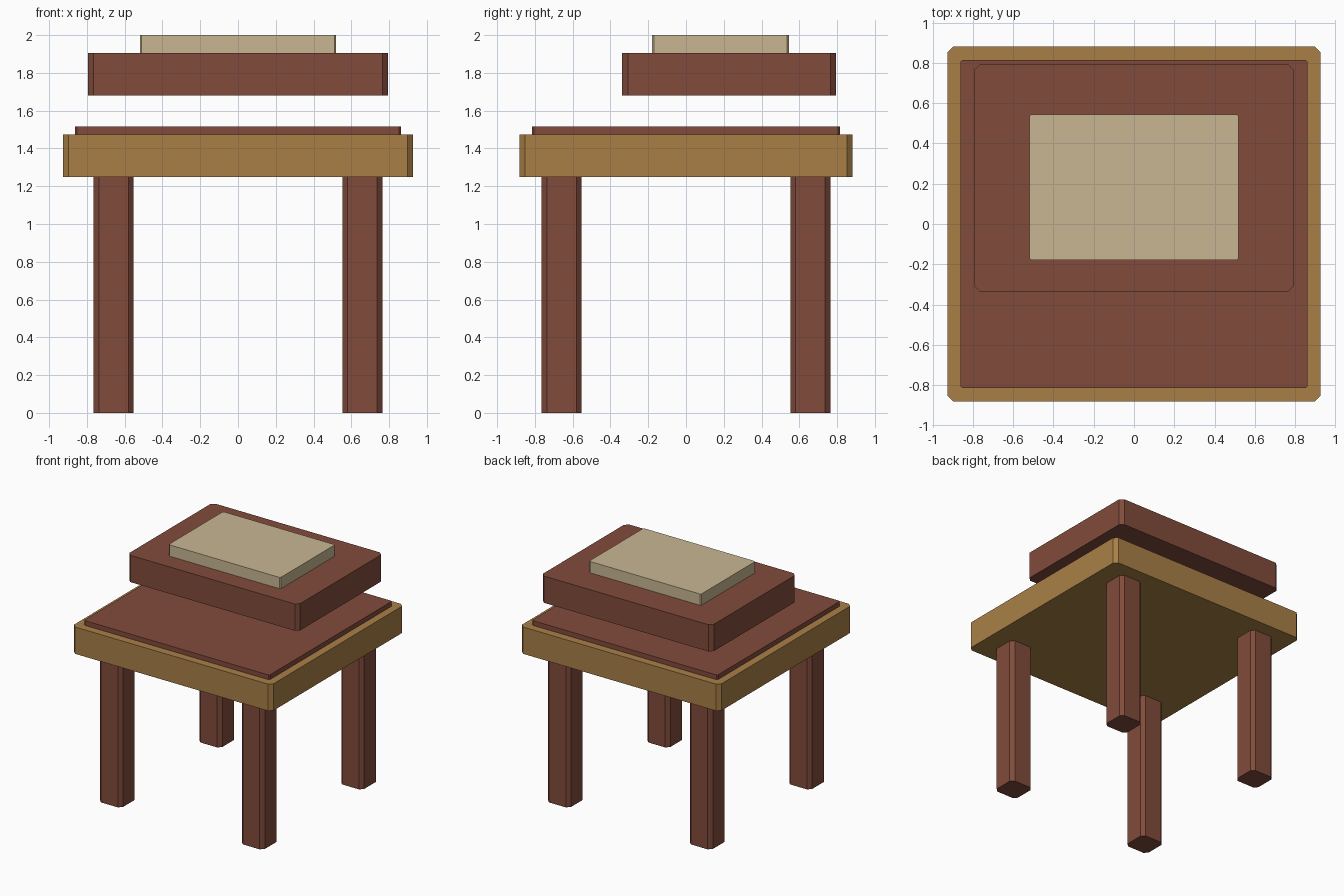
import bpy, bmesh

if "Cube" in bpy.data.objects:
    bpy.data.objects.remove(bpy.data.objects["Cube"])


def material(name, rgb):
    m = bpy.data.materials.new(name)
    m.diffuse_color = (*rgb, 1)
    m.use_nodes = True
    m.node_tree.nodes["Principled BSDF"].inputs["Base Color"].default_value = m.diffuse_color
    return m


brown = material("red brown", (0.22, 0.071, 0.043))
gold = material("golden wood", (0.395, 0.213, 0.061))
cream = material("cream", (0.58, 0.47, 0.292))


def block(name, x, y, z, chamfer, mat):
    """Box between the given limits with its four upright edges chamfered."""
    (x0, x1), (y0, y1), (z0, z1) = x, y, z
    c = chamfer
    outline = [(x0 + c, y0), (x1 - c, y0), (x1, y0 + c), (x1, y1 - c),
               (x1 - c, y1), (x0 + c, y1), (x0, y1 - c), (x0, y0 + c)]
    bm = bmesh.new()
    base = bm.faces.new([bm.verts.new((px, py, z0)) for px, py in outline])
    top = bmesh.ops.extrude_face_region(bm, geom=[base], use_keep_orig=True)
    verts = [g for g in top["geom"] if isinstance(g, bmesh.types.BMVert)]
    bmesh.ops.translate(bm, verts=verts, vec=(0, 0, z1 - z0))
    bmesh.ops.recalc_face_normals(bm, faces=bm.faces)
    mesh = bpy.data.meshes.new(name)
    bm.to_mesh(mesh)
    bm.free()
    mesh.materials.append(mat)
    ob = bpy.data.objects.new(name, mesh)
    bpy.context.collection.objects.link(ob)


# Four legs
for sx, side in ((-1, "left"), (1, "right")):
    for sy, end in ((-1, "front"), (1, "back")):
        xs = sorted((sx * 0.553, sx * 0.765))
        ys = sorted((sy * 0.553, sy * 0.765))
        block(f"{end}_{side}_leg", xs, ys, (0, 1.25), 0.028, brown)

# Table top with its thin inlay board
block("table_top", (-0.927, 0.927), (-0.882, 0.882), (1.25, 1.475), 0.03, gold)
block("top_board", (-0.862, 0.862), (-0.815, 0.815), (1.475, 1.515), 0.01, brown)

# Floating slab and pale plate on it
block("upper_slab", (-0.794, 0.794), (-0.338, 0.794), (1.68, 1.905), 0.03, brown)
block("upper_plate", (-0.52, 0.52), (-0.18, 0.545), (1.905, 2.0), 0.01, cream)
